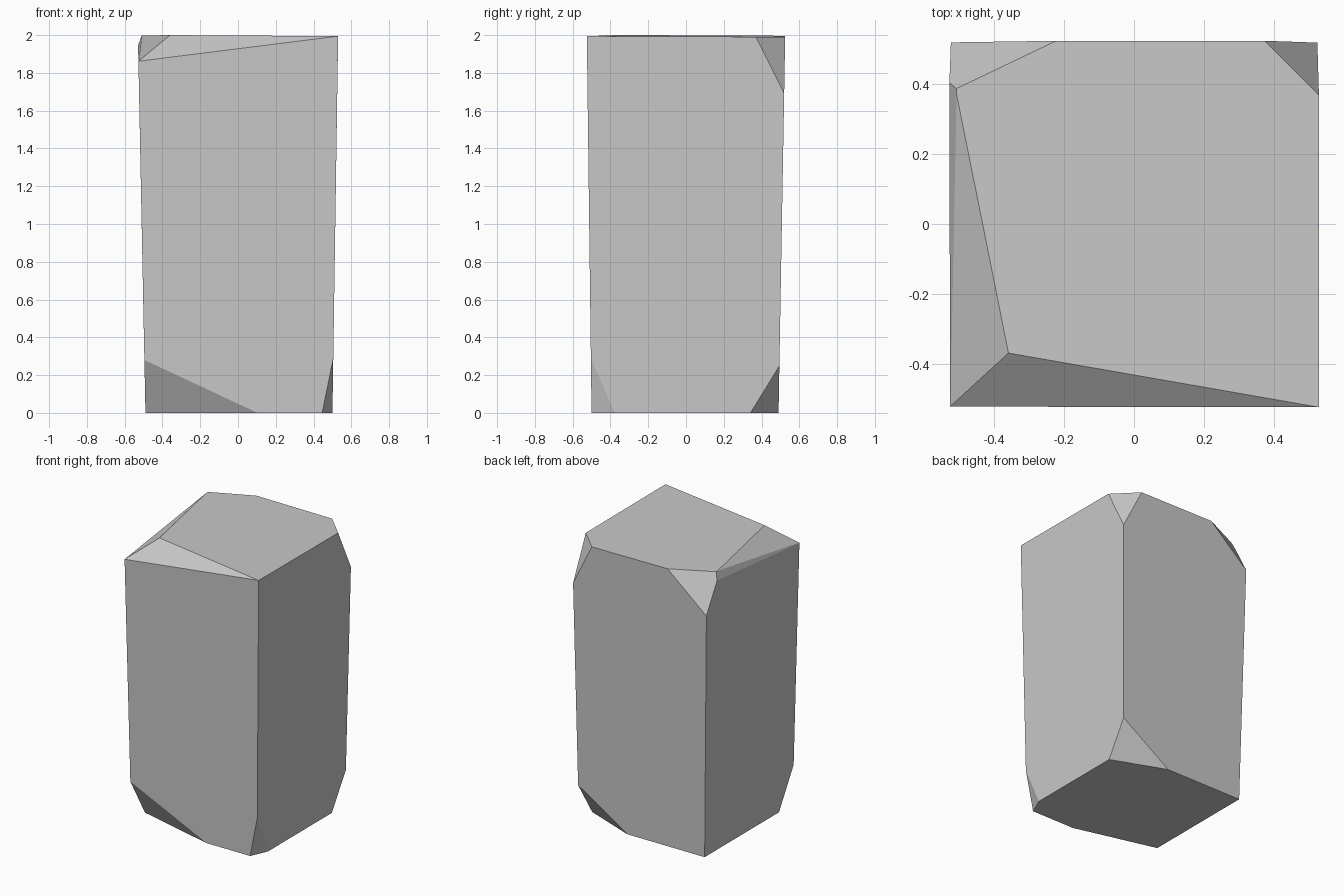
import bpy
import bmesh
from mathutils import Vector

# Remove the default cube
default_cube = bpy.data.objects.get("Cube")
if default_cube:
    bpy.data.objects.remove(default_cube)

# Stone colour
stone = bpy.data.materials.new("stone grey")
stone.use_nodes = True
grey = (0.58, 0.58, 0.58, 1.0)
stone.diffuse_color = grey
stone.node_tree.nodes["Principled BSDF"].inputs["Base Color"].default_value = grey


def corner(right, back, top):
    """Corner of the block, which widens upward and has a slightly tilted top."""
    if not top:
        return Vector((0.5 if right else -0.49, 0.49 if back else -0.5, 0))
    x = 0.53 if right else -0.53
    y = 0.525 if back else -0.525
    return Vector((x, y, 1.996 - 0.007 * x - 0.004 * y))


def cut(bm, a, b, c):
    """Slice along the plane through three points, keep the middle and cap it."""
    normal = (b - a).cross(c - a).normalized()
    if normal.dot(Vector((0, 0, 1)) - a) > 0:
        normal.negate()
    geom = bm.verts[:] + bm.edges[:] + bm.faces[:]
    result = bmesh.ops.bisect_plane(bm, geom=geom, dist=1e-5, plane_co=a,
                                    plane_no=normal, clear_outer=True)
    rim = [e for e in result["geom_cut"] if isinstance(e, bmesh.types.BMEdge)]
    bmesh.ops.contextual_create(bm, geom=rim)


def chip(bm, right, back, top, along_x, along_y, along_z):
    """Chip off a corner, reaching a given share along each of its three edges."""
    tip = corner(right, back, top)
    cut(bm,
        tip.lerp(corner(not right, back, top), along_x),
        tip.lerp(corner(right, not back, top), along_y),
        tip.lerp(corner(right, back, not top), along_z))


# Tapered block
bm = bmesh.new()
bmesh.ops.create_cube(bm, size=2)
for v in bm.verts:
    v.co = corner(v.co.x > 0, v.co.y > 0, v.co.z > 0)

# Chipped lower corners
chip(bm, False, False, False, 0.6, 0.155, 0.14)
chip(bm, True, False, False, 0.055, 0.125, 0.145)
chip(bm, True, True, False, 0.385, 0.15, 0.125)

# Chipped upper back corners
chip(bm, True, True, True, 0.147, 0.148, 0.15)
chip(bm, False, True, True, 0.29, 0.14, 0.13)

# Long worn slopes along the upper front and side edges
chip(bm, False, False, True, 1.0, 0.176, 0.07)
chip(bm, False, False, True, 0.19, 0.957, 0.07)

# Steeper sliver that ends the side slope at the back chip
cut(bm, Vector((-0.527, -0.523, 1.86)),
    Vector((-0.51, 0.38, 1.995)), Vector((-0.53, 0.41, 1.945)))

bmesh.ops.remove_doubles(bm, verts=bm.verts[:], dist=1e-4)
bmesh.ops.recalc_face_normals(bm, faces=bm.faces[:])

# Finished stone block, flat shaded
mesh = bpy.data.meshes.new("stone_block")
bm.to_mesh(mesh)
bm.free()
mesh.materials.append(stone)
block = bpy.data.objects.new("stone_block", mesh)
bpy.context.collection.objects.link(block)
